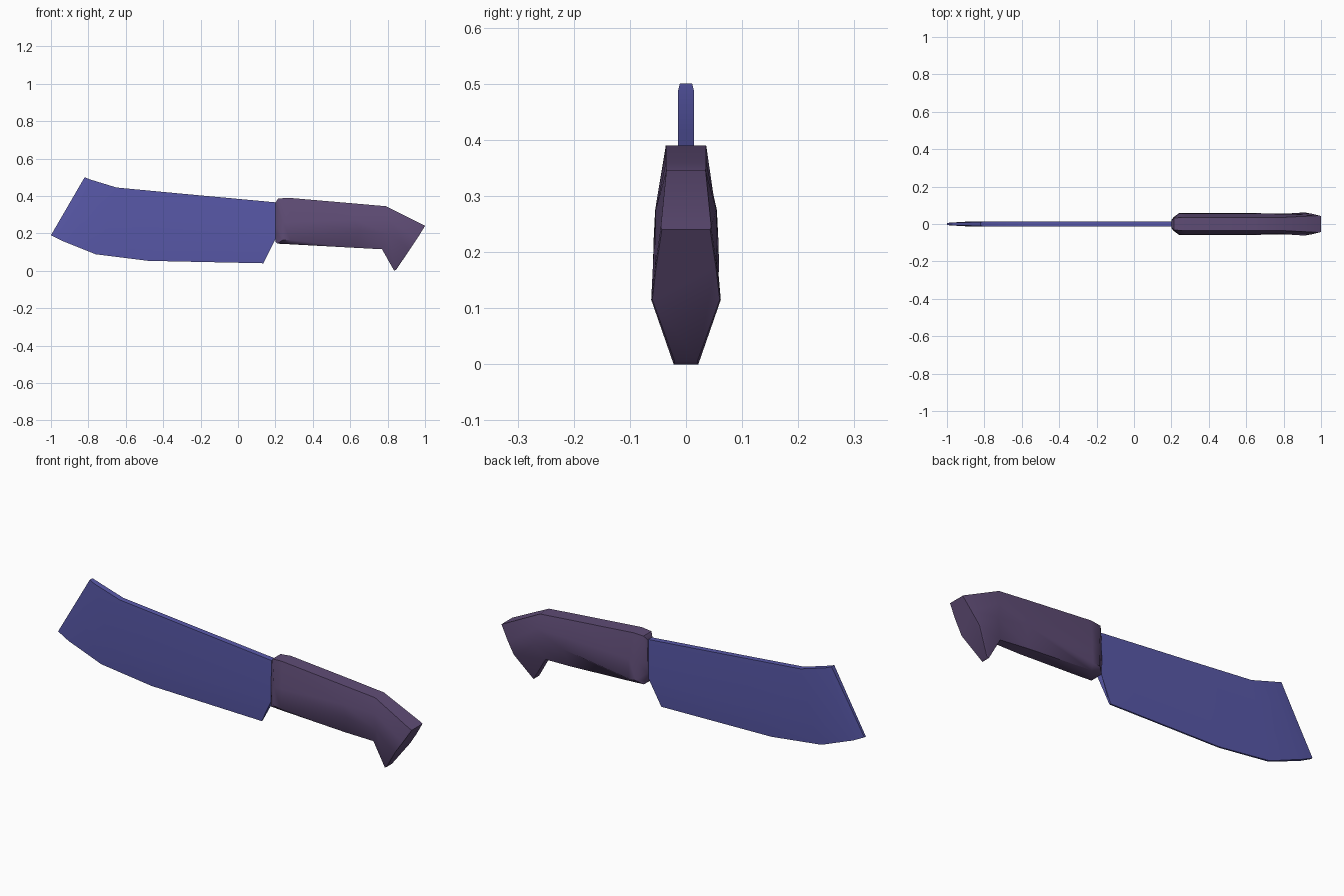
import bpy, bmesh, math


def material(name, rgb):
    m = bpy.data.materials.new(name)
    m.diffuse_color = (*rgb, 1)
    return m


def loft(name, sections, mat, angle):
    """Skin mirrored sections; each is a list of (x, z, half width) from top to bottom."""
    bm = bmesh.new()
    rings = []
    for s in sections:
        pts = [(x, -w, z) for x, z, w in s] + [(x, w, z) for x, z, w in reversed(s)]
        rings.append([bm.verts.new(p) for p in pts])
    n = len(rings[0])
    for a, b in zip(rings, rings[1:]):
        for i in range(n):
            j = (i + 1) % n
            bm.faces.new((a[i], a[j], b[j], b[i]))
    bm.faces.new(rings[0])
    bm.faces.new(rings[-1][::-1])
    bmesh.ops.recalc_face_normals(bm, faces=bm.faces)
    me = bpy.data.meshes.new(name)
    bm.to_mesh(me)
    bm.free()
    me.materials.append(mat)
    ob = bpy.data.objects.new(name, me)
    bpy.context.collection.objects.link(ob)
    bpy.ops.object.select_all(action='DESELECT')
    ob.select_set(True)
    bpy.context.view_layer.objects.active = ob
    bpy.ops.object.shade_smooth_by_angle(angle=math.radians(angle))
    return ob


blue = material("blade blue", (0.10, 0.10, 0.40))
purple = material("handle purple", (0.115, 0.073, 0.18))

# Blade: thick spine, sharpened lower edge, slanted tip
loft("blade", [
    [(-0.82, 0.50, 0.011), (-0.91, 0.345, 0.008), (-1.00, 0.19, 0.006)],
    [(-0.79, 0.488, 0.014), (-0.87, 0.30, 0.014), (-0.94, 0.16, 0.010)],
    [(-0.65, 0.445, 0.014), (-0.71, 0.20, 0.014), (-0.76, 0.088, 0.005)],
    [(-0.30, 0.412, 0.014), (-0.40, 0.16, 0.014), (-0.48, 0.053, 0.004)],
    [(0.21, 0.365, 0.014), (0.20, 0.17, 0.014), (0.135, 0.04, 0.004)],
], blue, 60)

# Handle: chamfered front, faceted grip, hooked pommel
loft("handle", [
    [(0.20, 0.365, 0.018), (0.20, 0.25, 0.022), (0.20, 0.20, 0.022), (0.20, 0.155, 0.018)],
    [(0.215, 0.386, 0.032), (0.24, 0.26, 0.055), (0.24, 0.165, 0.058), (0.21, 0.145, 0.035)],
    [(0.27, 0.390, 0.036), (0.28, 0.26, 0.055), (0.28, 0.165, 0.059), (0.27, 0.142, 0.036)],
    [(0.62, 0.360, 0.036), (0.62, 0.275, 0.055), (0.65, 0.215, 0.058), (0.62, 0.123, 0.030)],
    [(0.79, 0.345, 0.035), (0.80, 0.275, 0.054), (0.81, 0.195, 0.055), (0.77, 0.115, 0.020)],
    [(0.99, 0.245, 0.045), (0.95, 0.175, 0.055), (0.912, 0.115, 0.062), (0.835, 0.0, 0.022)],
    [(1.00, 0.240, 0.043), (0.96, 0.175, 0.053), (0.92, 0.115, 0.060), (0.845, 0.005, 0.020)],
], purple, 45)
